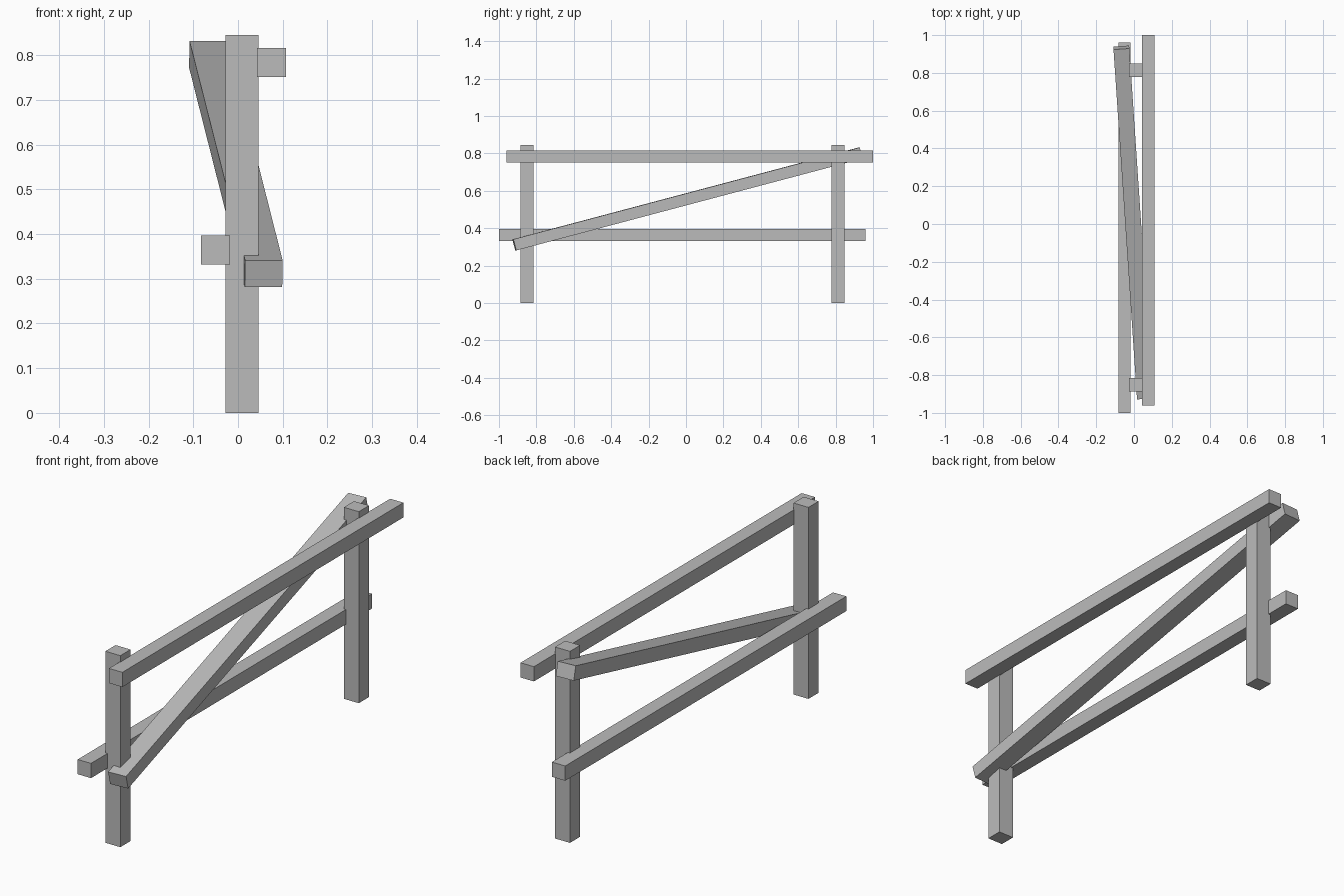
import bpy
from mathutils import Vector, Matrix

cube = bpy.data.objects.get("Cube")
if cube:
    bpy.data.objects.remove(cube, do_unlink=True)

# Single plain grey for all the timber
grey = bpy.data.materials.new("timber_grey")
grey.use_nodes = True
colour = (0.5, 0.5, 0.5, 1)
grey.diffuse_color = colour
grey.node_tree.nodes["Principled BSDF"].inputs["Base Color"].default_value = colour


def beam(name, start, end, width, height):
    """Square-ended timber from start to end, its width kept level."""
    start, end = Vector(start), Vector(end)
    along = (end - start).normalized()
    side = along.cross((0, 0, 1))
    side = side.normalized() if side.length > 0.001 else Vector((1, 0, 0))
    up = side.cross(along)
    bpy.ops.mesh.primitive_cube_add(size=1)
    obj = bpy.context.object
    obj.name = name
    turn = Matrix((side, along, up)).transposed()
    shape = Matrix.Diagonal((width, (end - start).length, height))
    obj.data.transform(Matrix.Translation((start + end) / 2) @ (turn @ shape).to_4x4())
    obj.data.materials.append(grey)
    return obj


# Upright posts
for name, y in (("front_post", -0.85), ("back_post", 0.813)):
    beam(name, (0.009, y, 0), (0.009, y, 0.845), 0.073, 0.071)

# Level rails on opposite sides of the posts
beam("upper_rail", (0.075, -0.96, 0.784), (0.075, 1, 0.784), 0.065, 0.065)
beam("lower_rail", (-0.05, -1, 0.364), (-0.05, 0.96, 0.364), 0.065, 0.065)

# Sloping brace crossing between the posts
beam("diagonal_brace", (0.0575, -0.918, 0.311), (-0.067, 0.934, 0.802), 0.084, 0.0615)
